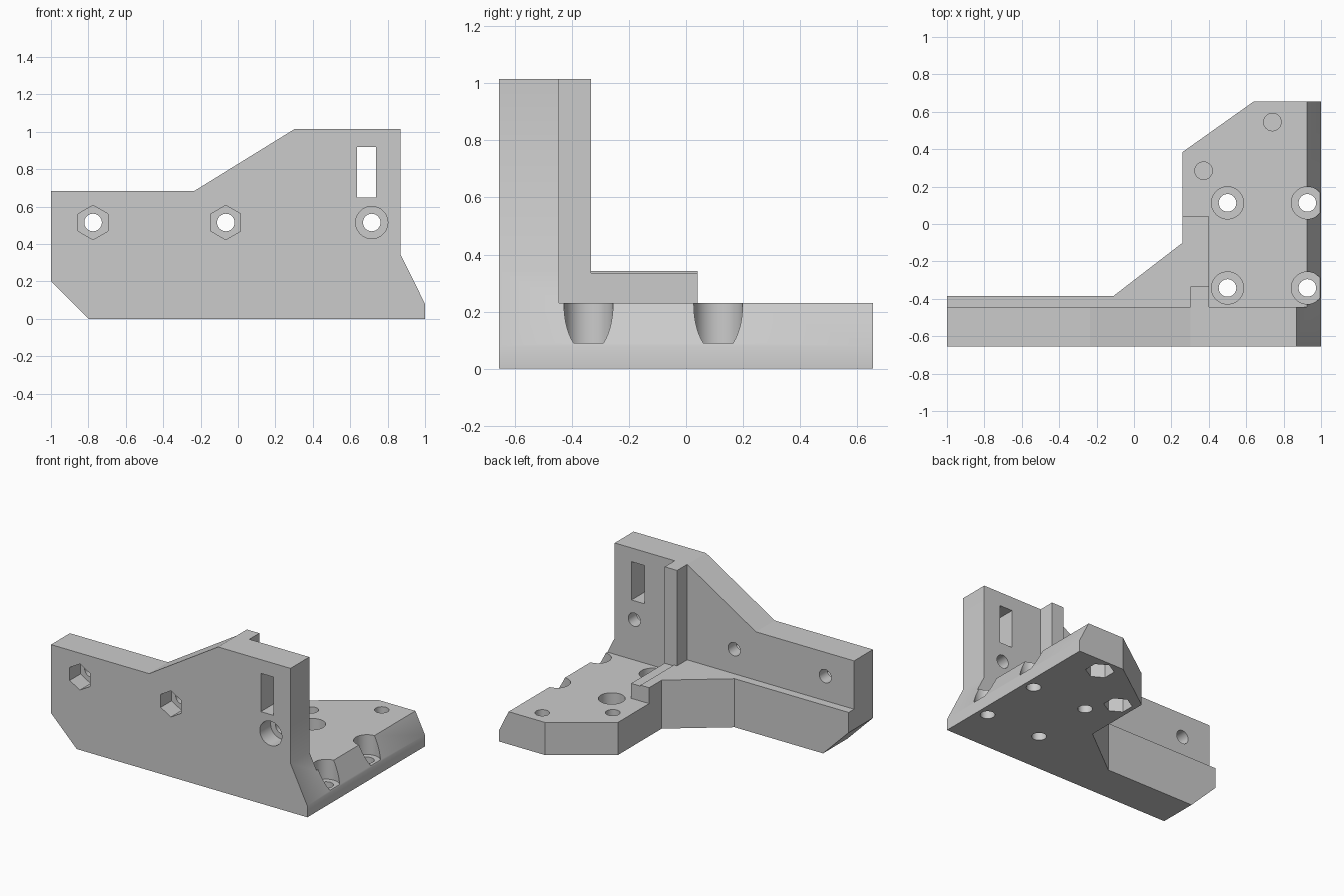
import bpy, bmesh, math
from mathutils import Matrix, Vector

cube = bpy.data.objects.get("Cube")
if cube:
    bpy.data.objects.remove(cube, do_unlink=True)

grey = bpy.data.materials.new("plain grey")
grey.use_nodes = True
GREY = (0.6, 0.6, 0.6, 1)
grey.diffuse_color = GREY
grey.node_tree.nodes["Principled BSDF"].inputs["Base Color"].default_value = GREY


def prism(name, outline, low, high, axis="z"):
    """Extrude an outline: (x, y) along z, or (x, z) along y."""
    def place(p, t):
        return (p[0], p[1], t) if axis == "z" else (p[0], t, p[1])
    bm = bmesh.new()
    face = bm.faces.new([bm.verts.new(place(p, low)) for p in outline])
    grown = bmesh.ops.extrude_face_region(bm, geom=[face])
    verts = [g for g in grown["geom"] if isinstance(g, bmesh.types.BMVert)]
    shift = Vector(place((0, 0), high - low))
    bmesh.ops.translate(bm, vec=shift, verts=verts)
    bmesh.ops.recalc_face_normals(bm, faces=bm.faces)
    mesh = bpy.data.meshes.new(name)
    bm.to_mesh(mesh)
    bm.free()
    mesh.materials.append(grey)
    obj = bpy.data.objects.new(name, mesh)
    bpy.context.collection.objects.link(obj)
    return obj


def rect(x0, x1, y0, y1):
    return [(x0, y0), (x1, y0), (x1, y1), (x0, y1)]


def ring(centre, radius, sides):
    """Regular outline with one corner pointing up the second axis."""
    step = math.tau / sides
    return [(centre[0] + radius * math.sin(i * step),
             centre[1] + radius * math.cos(i * step)) for i in range(sides)]


def combine(body, other, operation):
    mod = body.modifiers.new(operation, "BOOLEAN")
    mod.operation = operation
    mod.solver = "EXACT"
    mod.object = other
    bpy.context.view_layer.objects.active = body
    bpy.ops.object.modifier_apply(modifier=mod.name)
    bpy.data.objects.remove(other, do_unlink=True)


FRONT, WALL_BACK, BACK = -0.655, -0.445, 0.655
BASE_TOP, SHELF_TOP = 0.23, 0.342
HOLE, BORE, NUT = 0.047, 0.086, 0.092

# Upright wall
bracket = prism("bracket", rect(-1.1, 1.1, 0, 1.2), FRONT, WALL_BACK, "y")

# Base plate
base = [(-1.1, -0.6), (1.1, -0.6), (1.1, BACK), (0.64, BACK), (0.26, 0.385),
        (0.26, -0.1), (-0.11, -0.385), (-1.1, -0.385)]
combine(bracket, prism("base_plate", base, 0, BASE_TOP), "UNION")

# Raised shelf behind the wall, its low step, and the upright rib
shelf = [(-1.1, -0.6), (0.327, -0.6), (0.327, 0.04), (0.26, 0.04),
         (0.26, -0.1), (-0.11, -0.385), (-1.1, -0.385)]
combine(bracket, prism("shelf", shelf, 0, SHELF_TOP), "UNION")
combine(bracket, prism("shelf_step", rect(0.3, 0.4, -0.6, 0.04), 0.1, 0.335), "UNION")
combine(bracket, prism("rib", rect(0.303, 0.4, -0.6, -0.333), 0.1, 1.2), "UNION")

# Trim everything to the front silhouette
silhouette = [(-0.8, 0), (1, 0), (1, 0.08), (0.868, 0.345), (0.868, 1.015),
              (0.303, 1.015), (-0.235, 0.683), (-1, 0.683), (-1, 0.2)]
combine(bracket, prism("silhouette", silhouette, -1, 1, "y"), "INTERSECT")

# Wall holes: two with nut pockets, one with a round counterbore
for x, radius, sides in ((-0.775, NUT, 6), (-0.065, NUT, 6), (0.715, BORE, 48)):
    spot = (x, 0.515)
    combine(bracket, prism("hole", ring(spot, HOLE, 32), -0.8, -0.3, "y"), "DIFFERENCE")
    combine(bracket, prism("pocket", ring(spot, radius, sides), -0.8, FRONT + 0.12, "y"),
            "DIFFERENCE")

# Slot through the wall
combine(bracket, prism("slot", rect(0.637, 0.737, 0.648, 0.918), -0.8, -0.3, "y"), "DIFFERENCE")

# Counterbored holes in the base
for x in (0.5, 0.927):
    for y in (-0.342, 0.113):
        combine(bracket, prism("hole", ring((x, y), HOLE, 32), -0.1, 0.3), "DIFFERENCE")
        combine(bracket, prism("pocket", ring((x, y), BORE, 48), 0.09, 0.4), "DIFFERENCE")

# Blind holes above nut pockets, parted by a thin skin
for spot in ((0.372, 0.285), (0.74, 0.545)):
    combine(bracket, prism("hole", ring(spot, HOLE, 32), 0.11, 0.3), "DIFFERENCE")
    combine(bracket, prism("pocket", ring(spot, NUT, 6), -0.1, 0.1), "DIFFERENCE")

bpy.ops.object.select_all(action="DESELECT")
bracket.select_set(True)
bpy.context.view_layer.objects.active = bracket
bpy.ops.object.shade_smooth_by_angle(angle=math.radians(30))
